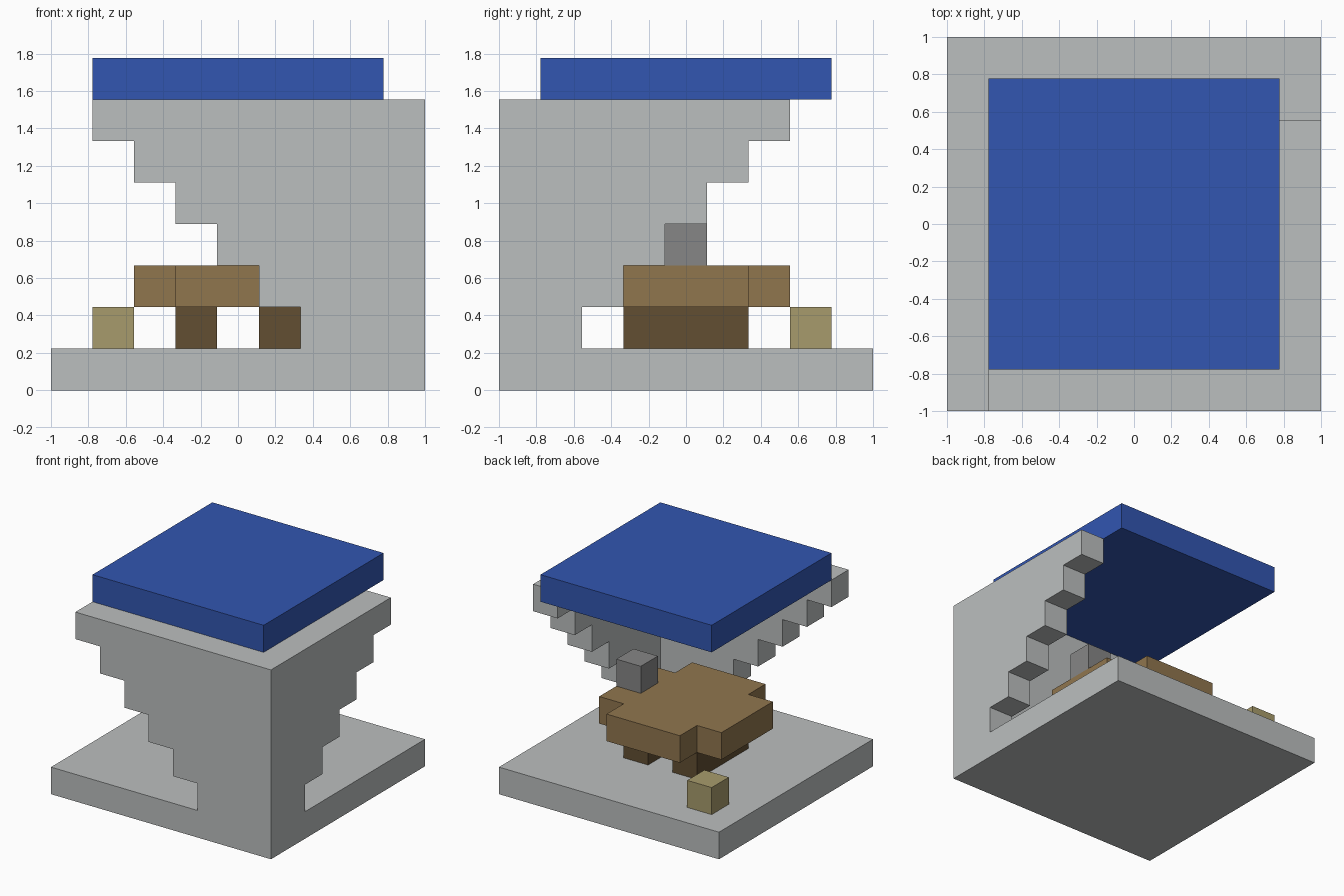
import bpy
import bmesh
from mathutils import Vector

if "Cube" in bpy.data.objects:
    bpy.data.objects.remove(bpy.data.objects["Cube"], do_unlink=True)

CELL = 2 / 9  # everything sits on a nine by nine grid of cubes


def material(name, r, g, b):
    mat = bpy.data.materials.new(name)
    mat.use_nodes = True
    mat.diffuse_color = (r, g, b, 1)
    mat.node_tree.nodes["Principled BSDF"].inputs["Base Color"].default_value = (r, g, b, 1)
    return mat


light_grey = material("light grey", 0.50, 0.52, 0.52)
mid_grey = material("mid grey", 0.24, 0.24, 0.24)
blue = material("blue", 0.032, 0.093, 0.44)
brown = material("brown", 0.28, 0.18, 0.076)
dark_brown = material("dark brown", 0.122, 0.077, 0.032)
tan = material("tan", 0.39, 0.33, 0.15)


def prism(name, outline, axis, start, end, mat):
    """Extrude an outline, given in grid cells, along one axis."""
    def place(u, v):
        p = [u, v]
        p.insert(axis, start)
        return Vector((p[0] * CELL - 1, p[1] * CELL - 1, p[2] * CELL))

    bm = bmesh.new()
    face = bm.faces.new([bm.verts.new(place(u, v)) for u, v in outline])
    extruded = bmesh.ops.extrude_face_region(bm, geom=[face])["geom"]
    shift = Vector((0, 0, 0))
    shift[axis] = (end - start) * CELL
    bmesh.ops.translate(bm, vec=shift,
                        verts=[g for g in extruded if isinstance(g, bmesh.types.BMVert)])
    # The starting face must close the solid exactly once
    if not face.is_valid:
        bmesh.ops.holes_fill(bm, edges=bm.edges[:], sides=0)
    bmesh.ops.recalc_face_normals(bm, faces=bm.faces[:])
    mesh = bpy.data.meshes.new(name)
    bm.to_mesh(mesh)
    bm.free()
    mesh.materials.append(mat)
    obj = bpy.data.objects.new(name, mesh)
    bpy.context.collection.objects.link(obj)
    return obj


def block(name, low, high, mat):
    (x0, y0, z0), (x1, y1, z1) = low, high
    return prism(name, [(x0, y0), (x1, y0), (x1, y1), (x0, y1)], 2, z0, z1, mat)


# Floor slab and flat roof
block("floor", (0, 0, 0), (9, 9, 1), light_grey)
block("roof", (1, 1, 7), (8, 8, 8), blue)

# Two walls meeting at a corner, each stepping outward as it rises
front_outline = [(9, 1), (9, 7)]
side_outline = [(1, 1), (1, 7)]
for level in range(6, 0, -1):
    front_outline += [(7 - level, level + 1), (7 - level, level)]
    side_outline += [(level + 1, level + 1), (level + 1, level)]
prism("front_wall", front_outline, 1, 0, 1, light_grey)
prism("left_wall", side_outline, 0, 8, 9, light_grey)

# Table with a notched top on two runners
table_outline = [(3, 2), (6, 2), (6, 3), (7, 3), (7, 6), (6, 6),
                 (6, 7), (3, 7), (3, 6), (2, 6), (2, 3), (3, 3)]
prism("table_top", table_outline, 2, 2, 3, brown)
for side, x in (("right", 3), ("left", 5)):
    block(side + "_table_leg", (x, 3, 1), (x + 1, 6, 2), dark_brown)

# Small cubes: one on the table, one on the floor
block("table_cube", (6, 4, 3), (7, 5, 4), mid_grey)
block("stool", (1, 7, 1), (2, 8, 2), tan)
